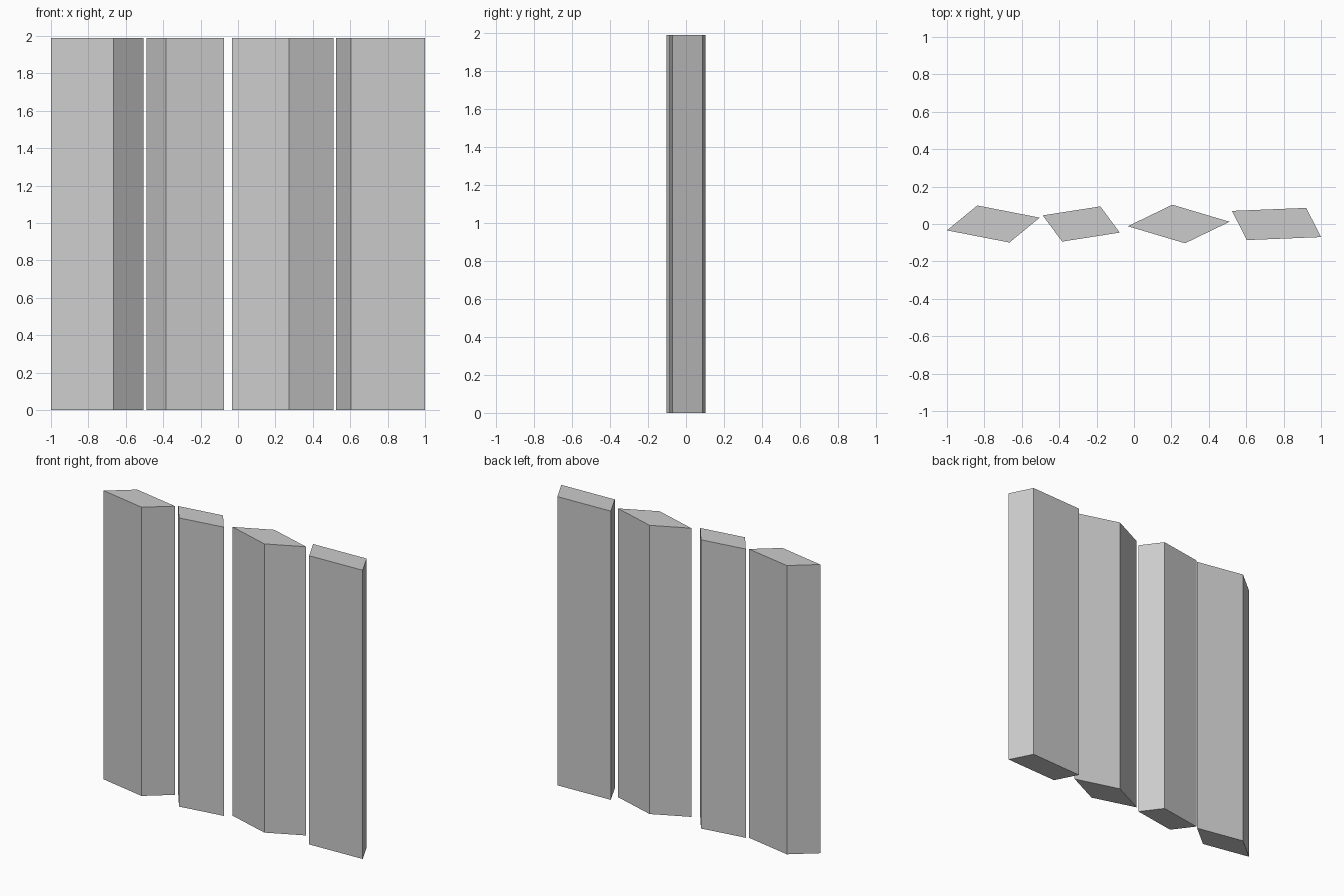
import bpy, bmesh
from mathutils import Vector

if "Cube" in bpy.data.objects:
    bpy.data.objects.remove(bpy.data.objects["Cube"])

HEIGHT = 1.99


def slat(name, cx, a, b):
    """Upright prism on a parallelogram: corners a, b and their point mirrors about (cx, 0)."""
    a, b = Vector((*a, 0)), Vector((*b, 0))
    bm = bmesh.new()
    base = bm.faces.new([bm.verts.new(p) for p in (a, b, -a, -b)])
    top = bmesh.ops.extrude_face_region(bm, geom=[base], use_keep_orig=True)["geom"]
    bmesh.ops.translate(bm, vec=(0, 0, HEIGHT),
                        verts=[v for v in top if isinstance(v, bmesh.types.BMVert)])
    bmesh.ops.recalc_face_normals(bm, faces=bm.faces)
    mesh = bpy.data.meshes.new(name)
    bm.to_mesh(mesh)
    bm.free()
    obj = bpy.data.objects.new(name, mesh)
    obj.location.x = cx
    bpy.context.collection.objects.link(obj)


# Row of four vertical slats: centre x, left corner, back corner
slat("slat_1", -0.752, (-0.248, -0.034), (-0.086, 0.099))
slat("slat_2", -0.282, (-0.206, 0.046), (0.102, 0.094))
slat("slat_3", 0.239, (-0.272, -0.012), (-0.034, 0.103))
slat("slat_4", 0.762, (-0.238, 0.070), (0.159, 0.086))
